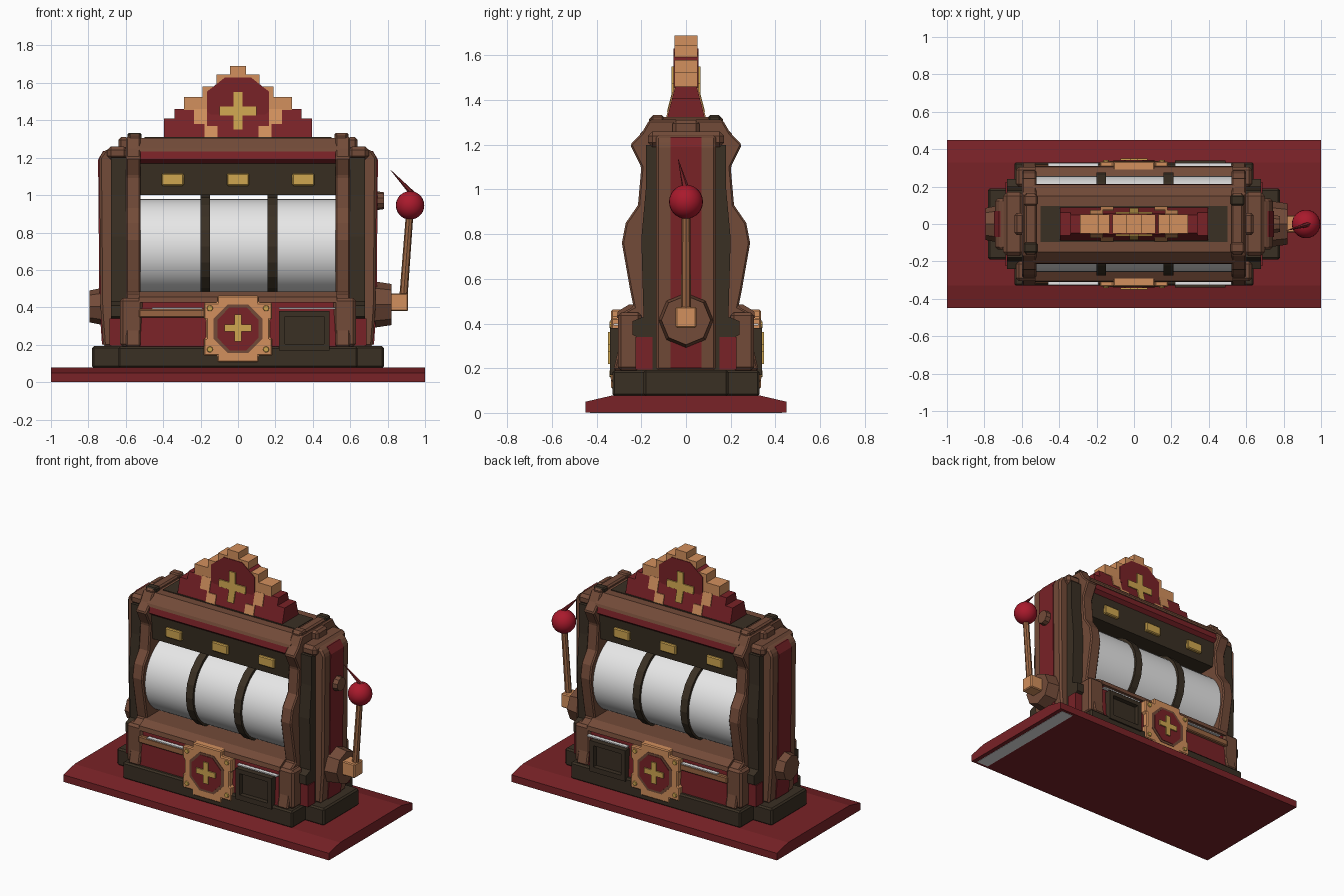
import bpy, bmesh, math
from mathutils import Vector

if "Cube" in bpy.data.objects:
    bpy.data.objects.remove(bpy.data.objects["Cube"])


def mat(name, r, g, b):
    m = bpy.data.materials.new(name)
    m.diffuse_color = (r, g, b, 1)
    m.use_nodes = True
    m.node_tree.nodes["Principled BSDF"].inputs["Base Color"].default_value = m.diffuse_color
    return m


RED = mat("deep red", 0.19, 0.016, 0.02)
BALL = mat("crimson", 0.40, 0.01, 0.025)
BROWN = mat("brown wood", 0.17, 0.07, 0.04)
DARK = mat("dark wood", 0.042, 0.029, 0.017)
COPPER = mat("copper", 0.65, 0.28, 0.11)
BRONZE = mat("bronze", 0.32, 0.13, 0.055)
GOLD = mat("gold", 0.62, 0.38, 0.08)
WHITE = mat("white", 0.85, 0.85, 0.85)


def finish(name, bm, m, bevel=0.0, smooth=False):
    bmesh.ops.recalc_face_normals(bm, faces=bm.faces)
    me = bpy.data.meshes.new(name)
    bm.to_mesh(me)
    bm.free()
    me.materials.append(m)
    ob = bpy.data.objects.new(name, me)
    bpy.context.collection.objects.link(ob)
    if smooth:
        bpy.context.view_layer.objects.active = ob
        ob.select_set(True)
        bpy.ops.object.shade_smooth_by_angle(angle=math.radians(40))
        ob.select_set(False)
    if bevel:
        mod = ob.modifiers.new("bevel", 'BEVEL')
        mod.width = bevel
        mod.segments = 1
    return ob


def prism(name, pts, a, b, m, axis, bevel=0.0, taper=None):
    """Extrude a profile: axis 'x' takes (y, z) points, axis 'y' takes (x, z)."""
    bm = bmesh.new()
    rings = []
    for d in (a, b):
        ring = []
        for u, z in pts:
            w = d * taper(z) if taper else d
            ring.append(bm.verts.new((w, u, z) if axis == 'x' else (u, w, z)))
        rings.append(ring)
        bm.faces.new(ring)
    n = len(pts)
    for i in range(n):
        j = (i + 1) % n
        bm.faces.new((rings[0][i], rings[0][j], rings[1][j], rings[1][i]))
    return finish(name, bm, m, bevel)


def box(name, x, y, z, m, bevel=0.0):
    pts = [(y[0], z[0]), (y[1], z[0]), (y[1], z[1]), (y[0], z[1])]
    return prism(name, pts, x[0], x[1], m, 'x', bevel)


def sym(half):
    """Mirror a right-hand half profile (bottom to top) into a closed outline."""
    return half + [(-u, z) for u, z in reversed(half)]


def rod(name, p, q, r1, r2, m, seg=12, smooth=False, bevel=0.0):
    p, q = Vector(p), Vector(q)
    bm = bmesh.new()
    bmesh.ops.create_cone(bm, cap_ends=True, segments=seg, radius1=r1, radius2=r2, depth=(q - p).length)
    bm.transform((q - p).to_track_quat('Z', 'Y').to_matrix().to_4x4())
    bmesh.ops.translate(bm, vec=(p + q) / 2, verts=bm.verts)
    return finish(name, bm, m, bevel, smooth)


def octagon(cx, cz, rx, rz):
    return [(cx + rx * math.cos(math.pi * (k + .5) / 4) / math.cos(math.pi / 8),
             cz + rz * math.sin(math.pi * (k + .5) / 4) / math.cos(math.pi / 8)) for k in range(8)]


def cross(cz, r, w):
    return [(x, cz + z) for x, z in [(w, -r), (w, -w), (r, -w), (r, w), (w, w), (w, r),
            (-w, r), (-w, w), (-r, w), (-r, -w), (-w, -w), (-w, -r)]]


# carpet base with a pale strip underneath
prism("carpet_base", sym([(0.45, 0.002), (0.45, 0.05), (0.33, 0.078)]), -1, 1, RED, 'x')
box("underside_strip", (0.88, 0.97), (-0.43, 0.43), (0, 0.006), WHITE)

# stepped plinth
box("plinth_main", (-0.64, 0.64), (-0.33, 0.33), (0.075, 0.19), DARK, 0.01)
box("plinth_side", (-0.78, 0.78), (-0.19, 0.19), (0.075, 0.192), DARK, 0.01)

# lower cabinet and ledge
prism("lower_cabinet", sym([(0.305, 0.19), (0.29, 0.43)]), -0.53, 0.53, RED, 'x')
prism("reel_ledge", sym([(0.31, 0.425), (0.305, 0.455), (0.255, 0.485)]), -0.53, 0.53, BROWN, 'x')

# side walls: curved post, dark column, outer trim, red panels
post = sym([(0.325, 0.19), (0.29, 0.34), (0.30, 0.44), (0.235, 0.475), (0.25, 0.55), (0.287, 0.76),
            (0.27, 0.85), (0.215, 0.93), (0.20, 1.1), (0.25, 1.2), (0.20, 1.25), (0.165, 1.31)])
column = sym([(0.22, 0.19), (0.22, 0.34), (0.24, 0.35), (0.24, 0.41), (0.19, 0.43),
              (0.20, 0.78), (0.18, 1.0), (0.18, 1.2)])
for s, side in ((-1, "left"), (1, "right")):
    prism("curved_post_" + side, post, s * 0.52, s * 0.6, BROWN, 'x', 0.008)
    prism("dark_column_" + side, column, s * 0.595, s * 0.68, DARK, 'x')
    box("column_cap_" + side, sorted((s * 0.59, s * 0.70)), (-0.17, 0.17), (1.19, 1.26), BROWN, 0.02)
    prism("side_trim_" + side, [(x * s, z) for x, z in [(0.66, 0.19), (0.72, 0.19), (0.735, 0.4),
          (0.742, 1.2), (0.715, 1.24), (0.66, 1.25)]], -0.135, 0.135, BROWN, 'y', 0.012)
    prism("side_red_panel_" + side, [(x * s, z) for x, z in [(0.70, 0.2), (0.727, 0.2), (0.741, 0.4),
          (0.748, 1.19), (0.721, 1.236), (0.70, 1.236)]], -0.07, 0.07, RED, 'y')
    box("roof_beam_" + side, sorted((s * 0.52, s * 0.585)), (-0.165, 0.165), (1.28, 1.325), BROWN, 0.01)
    box("roof_bridge_" + side, sorted((s * 0.585, s * 0.64)), (-0.06, 0.06), (1.24, 1.31), BROWN, 0.015)
    for t in (-1, 1):
        box("beam_tip_" + side, sorted((s * 0.515, s * 0.59)), sorted((t * 0.10, t * 0.155)),
            (1.29, 1.333), DARK if t * s > 0 else BROWN, 0.008)
        box("lower_side_red_" + side, sorted((s * 0.60, s * 0.686)), sorted((t * 0.15, t * 0.225)),
            (0.195, 0.34), RED)
        box("corner_foot_" + side, sorted((s * 0.51, s * 0.63)), sorted((t * 0.2, t * 0.305)),
            (0.19, 0.45), BROWN, 0.015)

# reels and dividers
for k, (a, b) in enumerate([(-0.52, -0.2), (-0.15, 0.165), (0.205, 0.53)]):
    rod("reel_%d" % (k + 1), (a, 0, 0.722), (b, 0, 0.722), 0.257, 0.257, WHITE, 40, True)
for x in (-0.175, 0.185):
    rod("reel_divider", (x - 0.026, 0, 0.725), (x + 0.026, 0, 0.725), 0.275, 0.275, DARK, 20)

# header and roof
prism("header_panel", sym([(0.175, 1.0), (0.19, 1.17)]), -0.53, 0.53, DARK, 'x')
prism("header_red_band", sym([(0.19, 1.17), (0.215, 1.19), (0.205, 1.24)]), -0.53, 0.53, RED, 'x')
prism("roof", sym([(0.212, 1.232), (0.205, 1.25), (0.15, 1.305)]), -0.54, 0.54, BROWN, 'x')
box("roof_inlay", (-0.5, 0.5), (-0.095, 0.095), (1.30, 1.31), DARK)

# crown: tapering red steps, copper steps, red shield, gold cross
def slope(z):
    return max(0.09 - (z - 1.3) * 0.26, 0.048)


prism("crown_red_steps", sym([(0.395, 1.3), (0.395, 1.41), (0.34, 1.41), (0.34, 1.46), (0.2, 1.46)]),
      -1, 1, RED, 'y', taper=slope)
prism("crown_copper_steps", sym([(0.29, 1.455), (0.29, 1.525), (0.19, 1.525), (0.19, 1.58), (0.115, 1.58),
      (0.115, 1.645), (0.042, 1.645), (0.042, 1.69)]), -0.052, 0.052, COPPER, 'y')
for s in (-1, 1):
    prism("crown_copper_foot", [(s * x, z) for x, z in [(0.11, 1.31), (0.18, 1.31), (0.18, 1.38),
          (0.235, 1.38), (0.235, 1.46), (0.165, 1.46), (0.165, 1.37), (0.11, 1.37)]],
          -1, 1, COPPER, 'y', taper=lambda z: slope(z) + 0.005)
prism("crown_red_shield", octagon(0, 1.5, 0.165, 0.13), -0.056, 0.056, RED, 'y')
prism("crown_gold_cross", cross(1.45, 0.1, 0.024), -1, 1, GOLD, 'y',
      taper=lambda z: max(slope(z) + 0.008, 0.064))

# details repeated on front and back
for t, face in ((-1, "front"), (1, "back")):
    # header lamps
    for x in (-0.35, 0, 0.35):
        box("header_lamp_" + face, (x - 0.06, x + 0.06), sorted((t * 0.17, t * 0.2)), (1.05, 1.115), GOLD, 0.006)
    # badge
    cz = 0.285
    prism("badge_frame_" + face, sym([(0.11, cz - 0.178), (0.11, cz - 0.145), (0.183, cz - 0.145),
          (0.183, cz - 0.05), (0.17, cz - 0.05), (0.17, cz + 0.05), (0.183, cz + 0.05),
          (0.183, cz + 0.14), (0.11, cz + 0.14), (0.11, cz + 0.178)]), t * 0.27, t * 0.335, COPPER, 'y', 0.008)
    prism("badge_rim_" + face, octagon(0, cz, 0.13, 0.13), t * 0.33, t * 0.338, BROWN, 'y')
    prism("badge_red_" + face, octagon(0, cz, 0.11, 0.115), t * 0.33, t * 0.341, RED, 'y')
    prism("badge_cross_" + face, cross(cz + 0.005, 0.072, 0.018), t * 0.33, t * 0.35, GOLD, 'y')
    for sx in (-0.15, 0.15):
        for sz in (-0.11, 0.11):
            rod("badge_stud_" + face, (sx, t * 0.33, cz + sz), (sx, t * 0.342, cz + sz), 0.018, 0.014, GOLD, 8)
    # coin rail with pale strip
    box("coin_rail_" + face, (-0.53, -0.17), sorted((t * 0.28, t * 0.318)), (0.345, 0.39), BRONZE, 0.006)
    for a, b in ((-0.46, -0.19), (0.22, 0.52)):
        box("pale_strip_" + face, (a, b), sorted((t * 0.30, t * 0.325)), (0.392, 0.4), WHITE)
    # payout tray: frame around a recess
    for xr, zr in (((0.22, 0.49), (0.35, 0.38)), ((0.22, 0.49), (0.17, 0.205)),
                   ((0.22, 0.25), (0.2, 0.36)), ((0.46, 0.49), (0.2, 0.36))):
        box("tray_frame_" + face, xr, sorted((t * 0.28, t * 0.34)), zr, DARK)
    box("tray_back_" + face, (0.24, 0.47), sorted((t * 0.28, t * 0.308)), (0.19, 0.36), DARK)

# lever on the right, caps on both sides
rod("lever_hub", (0.72, 0, 0.415), (0.82, 0, 0.415), 0.125, 0.11, BROWN, 8)
box("lever_socket", (0.80, 0.91), (-0.046, 0.046), (0.38, 0.475), COPPER, 0.006)
rod("lever_rod", (0.885, 0, 0.46), (0.917, 0, 0.89), 0.022, 0.02, BRONZE, 8)
bm = bmesh.new()
bmesh.ops.create_uvsphere(bm, u_segments=24, v_segments=14, radius=0.076)
bmesh.ops.translate(bm, vec=(0.92, 0, 0.945), verts=bm.verts)
finish("lever_ball", bm, BALL, smooth=True)
rod("lever_spike", (0.94, 0, 1.0), (0.815, -0.035, 1.135), 0.016, 0.001, RED, 6)
rod("left_hub", (-0.72, 0, 0.405), (-0.795, 0, 0.405), 0.1, 0.085, BROWN, 8)
rod("side_knob", (0.73, 0, 0.97), (0.78, 0, 0.97), 0.052, 0.045, BROWN, 10)
